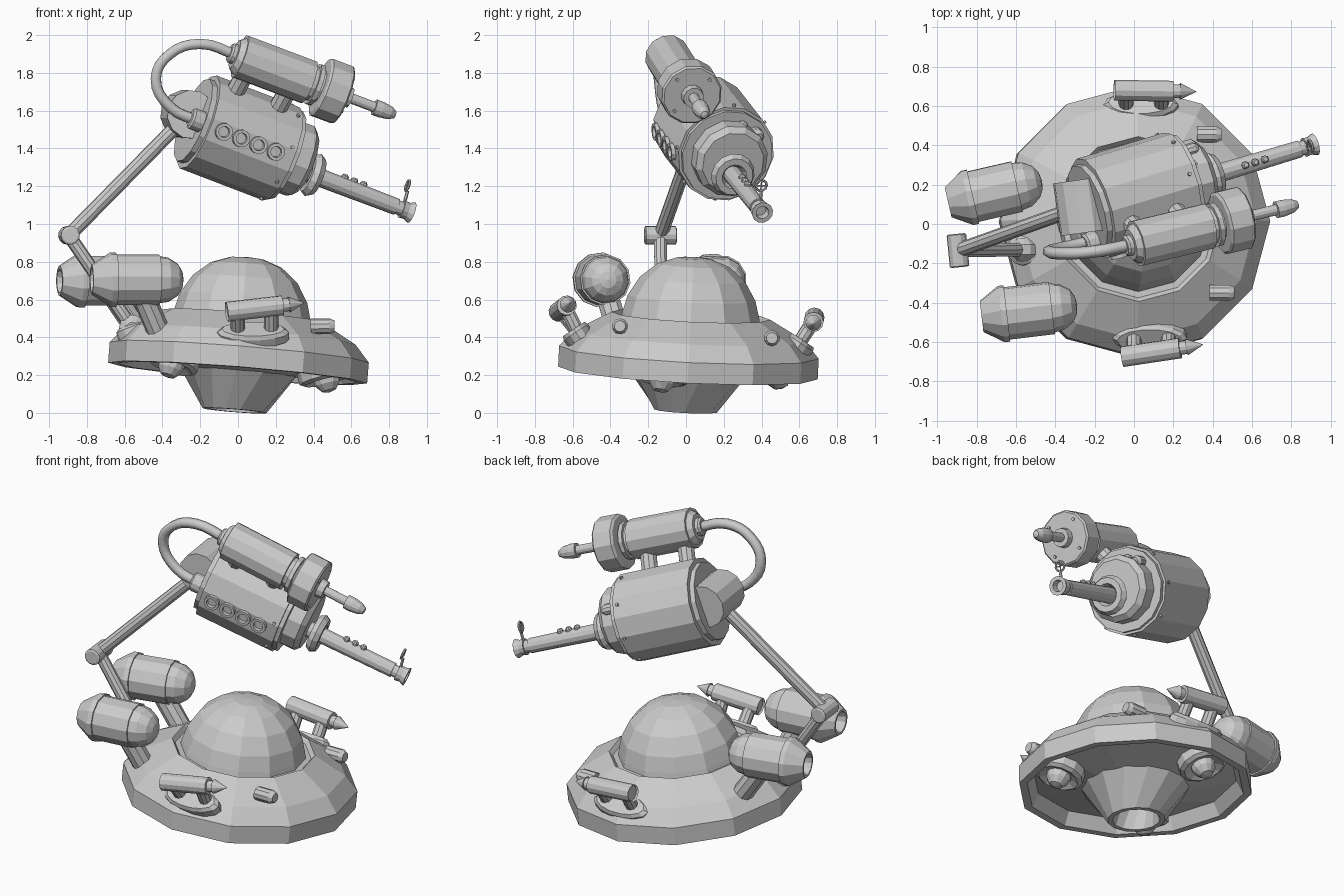
import bpy, bmesh
from math import cos, sin, pi, radians
from mathutils import Vector, Matrix

cube = bpy.data.objects.get("Cube")
if cube:
    bpy.data.objects.remove(cube, do_unlink=True)

GREY = (0.6, 0.6, 0.6, 1)
metal = bpy.data.materials.new("plain_grey")
metal.use_nodes = True
metal.diffuse_color = GREY
metal.node_tree.nodes["Principled BSDF"].inputs["Base Color"].default_value = GREY
UP = Vector((0, 0, 1))


def lathe(name, profile, origin, axis, n=12, stretch=1.0, twist=0.0, closed=False):
    """Revolve (radius, distance) points around an axis through origin."""
    bm = bmesh.new()
    pts = list(profile)
    if not closed:
        pts = [(0, pts[0][1])] + pts + [(0, pts[-1][1])]
    rings = []
    for k, (r, h) in enumerate(pts):
        turn = [2 * pi * i / n + twist * k for i in range(n)]
        rings.append([bm.verts.new((r * cos(a), r * stretch * sin(a), h)) for a in turn])
    pairs = list(zip(rings, rings[1:]))
    if closed:
        pairs.append((rings[-1], rings[0]))
    for lo, hi in pairs:
        for i in range(n):
            j = (i + 1) % n
            bm.faces.new((lo[i], lo[j], hi[j], hi[i]))
    bmesh.ops.remove_doubles(bm, verts=bm.verts, dist=1e-5)
    bmesh.ops.recalc_face_normals(bm, faces=bm.faces)
    rot = UP.rotation_difference(Vector(axis).normalized())
    bm.transform(Matrix.Translation(Vector(origin)) @ rot.to_matrix().to_4x4())
    me = bpy.data.meshes.new(name)
    bm.to_mesh(me)
    bm.free()
    me.materials.append(metal)
    ob = bpy.data.objects.new(name, me)
    bpy.context.collection.objects.link(ob)
    return ob


def rod(name, a, b, r, n=10):
    a, b = Vector(a), Vector(b)
    return lathe(name, [(r, 0), (r, (b - a).length)], a, b - a, n)


def torus(name, center, axis, big, small, n=14):
    ring = [(big + small * cos(i * pi / 3), small * sin(i * pi / 3)) for i in range(6)]
    return lathe(name, ring, center, axis, n, closed=True)


# Saucer hull, dome and twisted lower hub share one tilted axis
base = Vector((-0.018, 0.0, 0.012))
lean = Vector((0.08, 0.05, 1)).normalized()
tilt = UP.rotation_difference(lean)
hull = [(0.31, 0.2), (0.6, 0.28), (0.64, 0.2), (0.688, 0.2), (0.688, 0.31),
        (0.61, 0.4), (0.42, 0.505), (0.4, 0.48), (0.35, 0.48)]
lathe("saucer_hull", hull, base, lean)
lathe("dome", [(0.37, 0.47), (0.362, 0.51), (0.338, 0.6), (0.278, 0.7), (0.188, 0.775),
               (0.09, 0.81), (0, 0.817)], base, lean)
lathe("lower_hub", [(0.12, 0.12), (0.14, 0), (0.17, 0), (0.32, 0.21)], base, lean, 14, twist=0.28)

# Three lights under the hull
for k in range(3):
    a = radians(-16 + 120 * k)
    out = Vector((cos(a), sin(a), 0))
    spot = base + tilt @ (out * 0.485 + UP * 0.215)
    down = tilt @ (out * 0.34 - UP)
    lathe("under_light_ring", [(0.145, -0.07), (0.145, 0.015), (0.12, 0.03), (0.08, 0.01)], spot, down)
    lathe("under_light_dome", [(0.075, 0), (0.066, 0.045), (0.038, 0.08), (0, 0.09)], spot, down)

# Side launchers on oval plates
for side, tail, plate in ((-1, (-0.06, -0.675, 0.535), (0.08, -0.575, 0.415)),
                          (1, (-0.1, 0.68, 0.505), (0.035, 0.6, 0.355))):
    tail, plate = Vector(tail), Vector(plate)
    aim = Vector((0.3, 0.045 if side < 0 else -0.005, 0.035 if side < 0 else -0.025)).normalized()
    lathe("launcher_plate", [(0.19, -0.03), (0.19, 0.015), (0.165, 0.035)], plate,
          (0, side * 0.55, 0.83), 14, stretch=0.42)
    lathe("launcher_tube", [(0.045, 0.01), (0.053, 0), (0.053, 0.3), (0.035, 0.3), (0.035, 0.335),
                            (0.043, 0.335), (0.0, 0.42)], tail, aim)
    for t in (0.06, 0.24):
        top = tail + aim * t
        rod("launcher_leg", (top.x, plate.y - side * 0.01, plate.z), top, 0.038)

# Small nubs on the forward hull slope
for y, z, x in ((-0.35, 0.458, 0.385), (0.455, 0.395, 0.32)):
    lathe("hull_nub", [(0.042, 0), (0.042, 0.1), (0.03, 0.125)], (x, y, z), (1, 0, 0.01), 10)

# Rear thrusters with their struts
pod = [(0.05, 0.06), (0.065, 0), (0.08, 0), (0.145, 0.1), (0.145, 0.13), (0.135, 0.13),
       (0.135, 0.36), (0.126, 0.36), (0.118, 0.41), (0.085, 0.46), (0.045, 0.483), (0, 0.49)]
for tail, aim, foot in (((-0.775, -0.47, 0.705), (1, 0.12, 0), (-0.42, -0.36, 0.43)),
                        ((-0.945, 0.11, 0.7), (1, 0.23, 0), (-0.52, 0.18, 0.42))):
    tail, aim = Vector(tail), Vector(aim).normalized()
    lathe("thruster", pod, tail, aim)
    rod("thruster_strut", tail + aim * 0.24, foot, 0.062)

# Folding arm
elbow = Vector((-0.895, -0.135, 0.94))
shoulder = Vector((-0.56, -0.13, 0.45))
mount = Vector((-0.265, 0.09, 1.58))
lathe("arm_foot", [(0.09, 0), (0.08, 0.08), (0.05, 0.1)], (-0.54, -0.13, 0.38), (-0.4, 0, 1))
lathe("shoulder_ball", [(0.03, -0.06), (0.07, -0.025), (0.07, 0.025), (0.03, 0.06)], shoulder, (0, 1, 0))
rod("lower_arm", shoulder, elbow, 0.036)
rod("upper_arm", elbow, mount, 0.038)
hinge = Vector((-0.1, 1, 0)).normalized()
lathe("elbow_hinge", [(0.04, -0.085), (0.05, -0.08), (0.05, 0.08), (0.04, 0.085)], elbow, hinge)
swing = Vector((-0.14, 1, 0)).normalized()
lathe("gun_mount", [(0.13, -0.135), (0.13, 0.135)], mount, swing)

# Main gun body
rear = Vector((-0.21, 0.08, 1.54))
aim = Vector((0.9, 0.27, -0.345)).normalized()
lathe("gun_body", [(0.235, -0.03), (0.235, 0), (0.265, 0), (0.265, 0.49), (0.25, 0.49),
                   (0.25, 0.515), (0.2, 0.515)], rear, aim, 14)
lathe("gun_boss", [(0.2, 0.51), (0.2, 0.6), (0.17, 0.63)], rear, aim)
side = (aim * aim.y - Vector((0, 1, 0))).normalized()
top = aim.cross(side)
if top.z < 0:
    top = -top

# Ports along the body flank
for k in range(4):
    lathe("side_port", [(0.047, -0.01), (0.047, 0.024), (0.03, 0.024), (0.028, 0.004)],
          rear + aim * (0.075 + 0.102 * k) + side * 0.257, side)

# Knobs and bolts on the front face
for y, z in ((0.28, 1.53), (0.365, 1.485)):
    lathe("front_knob", [(0.035, 0), (0.035, 0.06), (0.022, 0.08)], (0.25, y, z), aim, 10)
for k in range(8):
    a = k * pi / 4 + 0.2
    rod("body_bolt", rear + aim * 0.46 + (side * cos(a) + top * sin(a)) * 0.25,
        rear + aim * 0.46 + (side * cos(a) + top * sin(a)) * 0.272, 0.01, 6)

# Barrel, muzzle, bumps and sight
breech, muzzle = Vector((0.37, 0.24, 1.27)), Vector((0.92, 0.405, 1.06))
shot = (muzzle - breech).normalized()
torus("barrel_collar", breech + shot * 0.03, shot, 0.085, 0.035)
length = (muzzle - breech).length
lathe("barrel", [(0.05, -0.05), (0.045, length - 0.09), (0.038, length - 0.09),
                 (0.038, length - 0.06), (0.05, length - 0.06), (0.046, length - 0.03),
                 (0.058, length), (0.035, length), (0.03, length - 0.04)], breech, shot)
lift = (UP - shot * shot.z).normalized()
for t in (0.2, 0.255, 0.31):
    lathe("barrel_bump", [(0.02, 0), (0.02, 0.055), (0.012, 0.065)], breech + shot * t, lift, 8)
sight = muzzle - shot * 0.025 + UP * 0.135
rod("sight_post", muzzle - shot * 0.045 + UP * 0.03, sight - UP * 0.028, 0.009, 6)
torus("sight_ring", sight, shot, 0.03, 0.007, 10)
across = shot.cross(lift)
for bar in (lift, across):
    rod("sight_cross", sight - bar * 0.03, sight + bar * 0.03, 0.004, 5)

# Upper canister with drum and nozzle
tail = Vector((0.01, -0.1, 1.888))
jet = Vector((0.82, 0.198, -0.31)).normalized()
lathe("canister", [(0.08, -0.03), (0.105, 0), (0.12, 0), (0.12, 0.4), (0.095, 0.4), (0.095, 0.425),
                   (0.115, 0.425), (0.115, 0.45), (0.09, 0.45), (0.09, 0.48)], tail, jet)
lathe("drum", [(0.15, 0.465), (0.165, 0.475), (0.165, 0.59), (0.155, 0.6)], tail, jet)
lathe("nozzle", [(0.06, 0.59), (0.055, 0.64), (0.028, 0.64), (0.028, 0.78), (0.044, 0.78),
                 (0.044, 0.82), (0.036, 0.87), (0.02, 0.9), (0, 0.905)], tail, jet)
flat = jet.cross(UP).normalized()
rise = flat.cross(jet)
for k in range(4):
    a = k * pi / 2 + pi / 4
    spot = tail + jet * 0.59 + (flat * cos(a) + rise * sin(a)) * 0.125
    rod("drum_bolt", spot, spot + jet * 0.018, 0.01, 6)

# Posts joining canister and body
for t in (0.07, 0.32):
    spot = tail + jet * t
    core = rear + aim * (spot - rear).dot(aim)
    rod("canister_post", spot, spot.lerp(core, 0.6), 0.05)

# Hose from canister to body
path = [tail - jet * 0.02, (-0.2, -0.14, 1.953), (-0.36, -0.15, 1.9), (-0.435, -0.14, 1.77),
        (-0.36, -0.12, 1.62), (-0.2, -0.085, 1.54)]
curve = bpy.data.curves.new("hose_path", "CURVE")
curve.dimensions = "3D"
curve.bevel_depth = 0.031
curve.bevel_resolution = 1
curve.resolution_u = 4
spline = curve.splines.new("BEZIER")
spline.bezier_points.add(len(path) - 1)
for point, co in zip(spline.bezier_points, path):
    point.co = co
    point.handle_left_type = point.handle_right_type = "AUTO"
curve.materials.append(metal)
hose = bpy.data.objects.new("hose", curve)
bpy.context.collection.objects.link(hose)
lathe("hose_top_socket", [(0.045, -0.06), (0.055, -0.05), (0.055, 0)], tail, jet)
lathe("hose_body_socket", [(0.045, -0.08), (0.058, -0.07), (0.058, 0.03)], (-0.18, -0.085, 1.535), aim)
